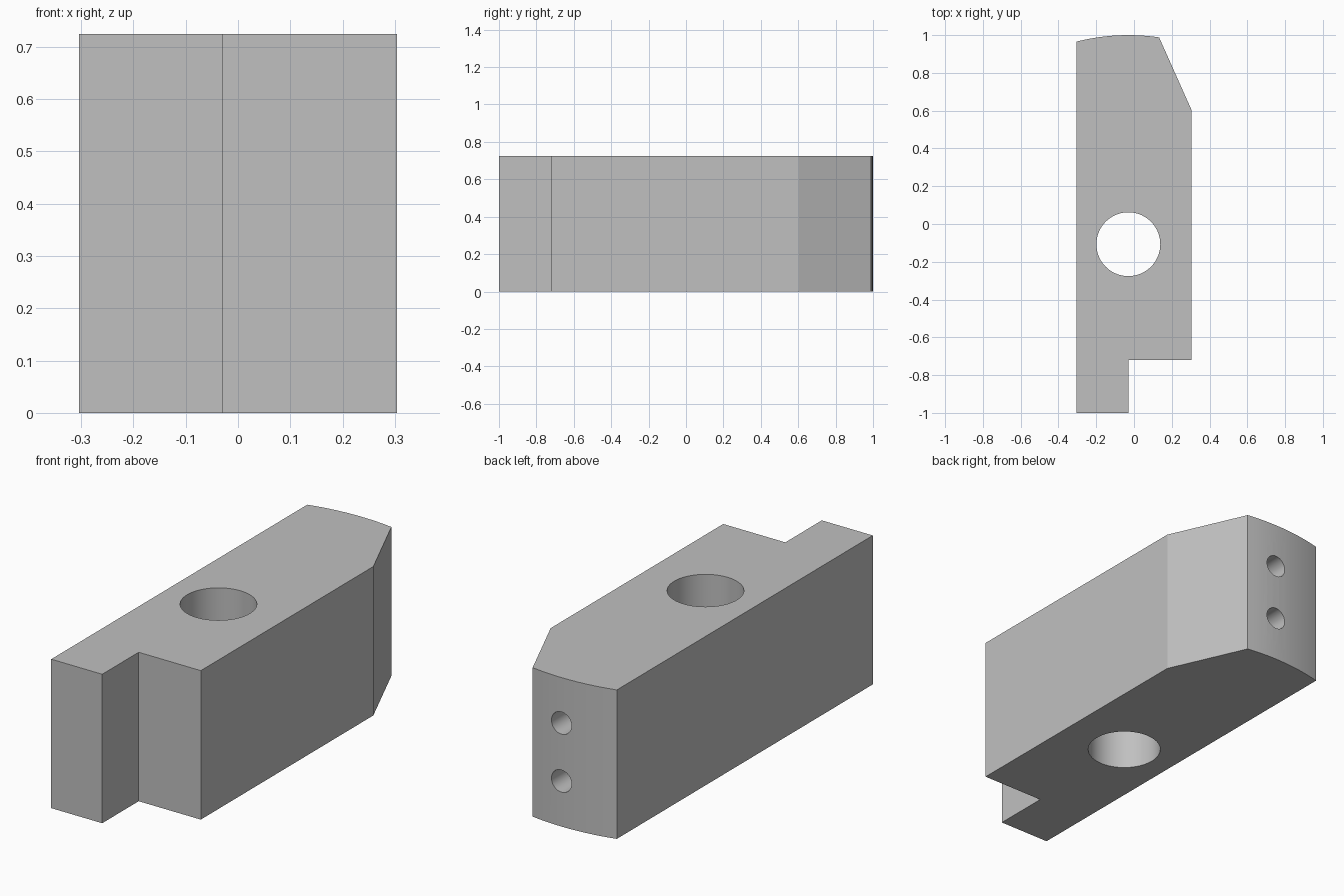
import bpy, bmesh, math
from mathutils import Vector

if "Cube" in bpy.data.objects:
    bpy.data.objects.remove(bpy.data.objects["Cube"], do_unlink=True)

HEIGHT = 0.724
HALF = 0.304                      # half width in x
AXIS = Vector((-0.03, -0.107))    # bore centre, also centre of the rounded end
END_R = 1.107                     # radius of the rounded end
BORE_R = 0.169
SCREW_R = 0.054

# Plain grey finish
grey = bpy.data.materials.new("plain grey")
grey.use_nodes = True
colour = (0.53, 0.53, 0.53, 1)
grey.diffuse_color = colour
grey.node_tree.nodes["Principled BSDF"].inputs["Base Color"].default_value = colour


def end_point(x):
    """Point on the rounded back end at a given x."""
    dx = x - AXIS.x
    return (x, AXIS.y + math.sqrt(END_R ** 2 - dx ** 2))


def extrude_profile(name, points, height):
    bm = bmesh.new()
    face = bm.faces.new([bm.verts.new((x, y, 0)) for x, y in points])
    top = bmesh.ops.extrude_face_region(bm, geom=[face])["geom"]
    bmesh.ops.translate(bm, vec=(0, 0, height),
                        verts=[v for v in top if isinstance(v, bmesh.types.BMVert)])
    bmesh.ops.recalc_face_normals(bm, faces=bm.faces)
    mesh = bpy.data.meshes.new(name)
    bm.to_mesh(mesh)
    bm.free()
    obj = bpy.data.objects.new(name, mesh)
    bpy.context.collection.objects.link(obj)
    mesh.materials.append(grey)
    return obj


def drill(target, name, radius, depth, location, rotation=(0, 0, 0), sides=64):
    """Cut a round hole with a temporary cylinder."""
    bpy.ops.mesh.primitive_cylinder_add(vertices=sides, radius=radius, depth=depth,
                                        location=location, rotation=rotation)
    cutter = bpy.context.object
    cutter.name = name
    cutter.hide_render = True
    cutter.data.materials.append(grey)
    mod = target.modifiers.new(name, "BOOLEAN")
    mod.operation = "DIFFERENCE"
    mod.solver = "EXACT"
    mod.object = cutter
    bpy.context.view_layer.objects.active = target
    bpy.ops.object.modifier_apply(modifier=name)
    bpy.data.objects.remove(cutter, do_unlink=True)


# Block: stepped front, chamfered corner and rounded back end
STEPS = 12
CHAMFER_X = 0.133
arc = [end_point(CHAMFER_X + (-HALF - CHAMFER_X) * i / STEPS) for i in range(STEPS + 1)]
outline = [(-HALF, -1), (AXIS.x, -1), (AXIS.x, -0.72), (HALF, -0.72), (HALF, 0.605)] + arc
block = extrude_profile("clamp_block", outline, HEIGHT)

# Vertical bore through the block
drill(block, "bore", BORE_R, 2, (AXIS.x, AXIS.y, HEIGHT / 2), sides=72)

# Two screw holes from the rounded end into the bore
for side in (-1, 1):
    drill(block, "screw_hole", SCREW_R, 1.2,
          (AXIS.x, 0.6, HEIGHT / 2 + side * 0.141), (math.pi / 2, 0, 0), 40)

# Smooth the curved walls, keep the corners crisp
bpy.ops.object.select_all(action="DESELECT")
block.select_set(True)
bpy.context.view_layer.objects.active = block
bpy.ops.object.shade_smooth_by_angle(angle=math.radians(15))
